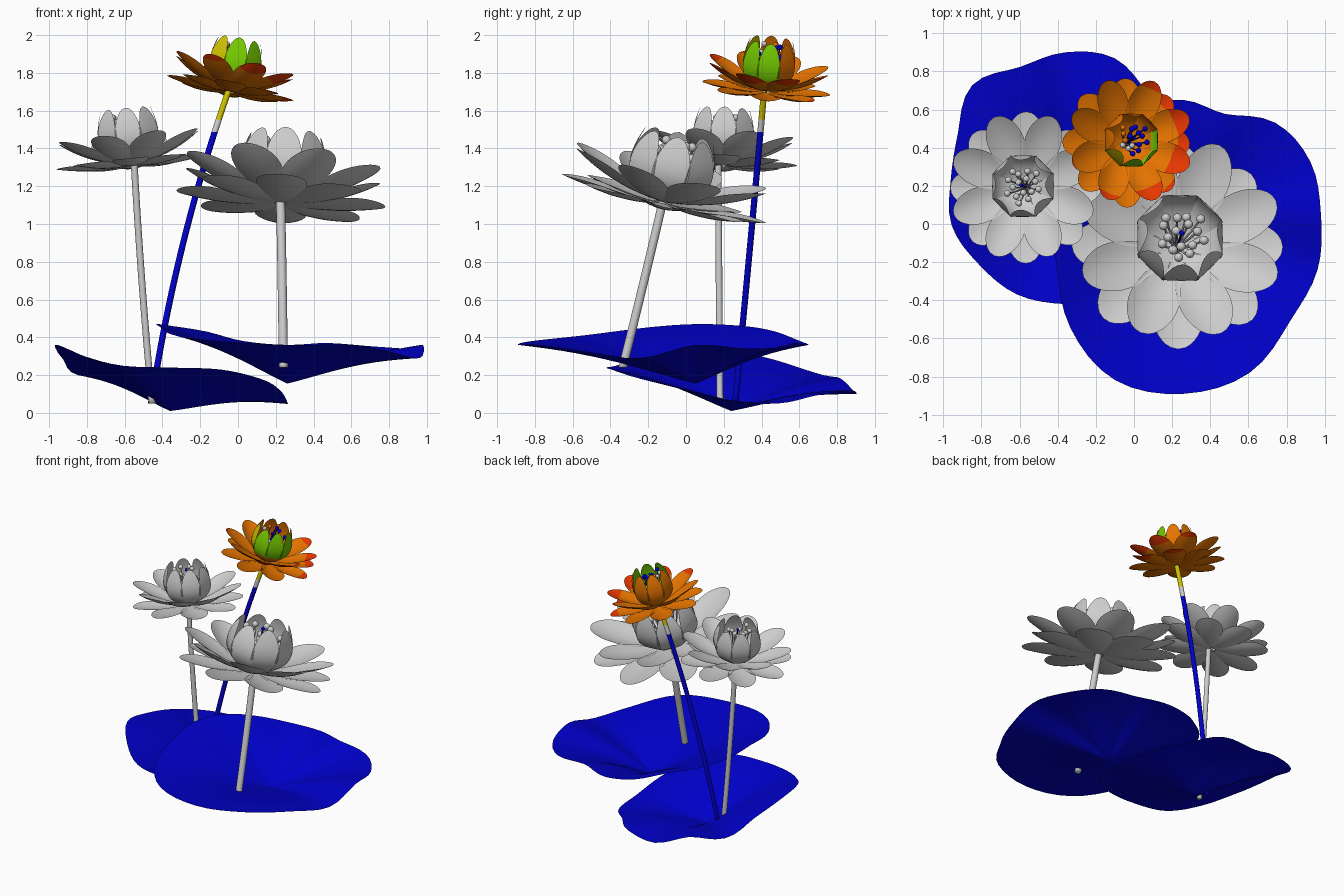
import bpy, bmesh, math
from mathutils import Vector

cube = bpy.data.objects.get("Cube")
if cube:
    bpy.data.objects.remove(cube, do_unlink=True)


def material(name, color):
    mat = bpy.data.materials.new(name)
    mat.use_nodes = True
    mat.diffuse_color = (*color, 1)
    node = next(n for n in mat.node_tree.nodes if n.type == 'BSDF_PRINCIPLED')
    node.inputs["Base Color"].default_value = (*color, 1)
    return mat


MATS = [material("pale_grey", (0.61, 0.61, 0.61)),
        material("deep_blue", (0, 0, 0.61)),
        material("orange", (0.77, 0.17, 0)),
        material("red", (0.82, 0.04, 0)),
        material("green", (0.18, 0.6, 0)),
        material("yellow", (0.65, 0.56, 0))]
GREY, BLUE, ORANGE, RED, GREEN, YELLOW = range(6)


def finish(bm, name):
    """Turn a bmesh into a smooth object carrying the shared palette."""
    bmesh.ops.remove_doubles(bm, verts=bm.verts, dist=0.0002)
    for f in bm.faces:
        f.smooth = True
    mesh = bpy.data.meshes.new(name)
    bm.to_mesh(mesh)
    bm.free()
    for m in MATS:
        mesh.materials.append(m)
    obj = bpy.data.objects.new(name, mesh)
    bpy.context.collection.objects.link(obj)
    return obj


def grid(bm, rows, closed, color):
    """Skin rows of points; color(i, j) gives the material of each face."""
    verts = [[bm.verts.new(p) for p in row] for row in rows]
    n = len(rows[0])
    for i in range(len(rows) - 1):
        for j in range(n if closed else n - 1):
            k = (j + 1) % n
            f = bm.faces.new((verts[i][j], verts[i][k], verts[i + 1][k], verts[i + 1][j]))
            f.material_index = color(i, j)


def bezier(a, b, c, t):
    a, b, c = Vector(a), Vector(b), Vector(c)
    return a * (1 - t) ** 2 + b * 2 * t * (1 - t) + c * t * t


def around(values, u):
    """Smooth periodic interpolation of evenly spaced values."""
    n = len(values)
    i, t = int(u * n), u * n % 1
    a, b, c, d = (values[(i + k) % n] for k in (-1, 0, 1, 2))
    return b + 0.5 * t * (c - a + t * (2 * a - 5 * b + 4 * c - d + t * (3 * (b - c) + d - a)))


# Lily pads: wavy funnels, swelling between the centre and the rim
def pad(name, center, radii, heights, rings=12, steps=64):
    bm = bmesh.new()
    rows = []
    for i in range(rings + 1):
        t = i / rings
        row = []
        for j in range(steps):
            u = j / steps
            r, a = around(radii, u) * t, u * math.tau
            swell = 0.03 * math.sin(math.pi * t) * t ** 0.3
            z = center[2] + (around(heights, u) - center[2]) * t + swell
            row.append((center[0] + r * math.cos(a), center[1] + r * math.sin(a), z))
        rows.append(row)
    grid(bm, rows, True, lambda i, j: BLUE)
    return finish(bm, name)


pad("back_pad", (-0.36, 0.24, 0.01),
    (.62, .65, .62, .68, .66, .63, .69, .61, .6, .645, .64, .66, .66, .69, .68, .63),
    (.06, .05, .09, .12, .1, .18, .2, .28, .33, .36, .3, .25, .24, .23, .18, .12))
pad("front_pad", (0.26, 0.05, 0.155),
    (.72, .72, .68, .57, .6, .6, .6, .66, .69, .72, .84, .94, .94, .9, .79, .76),
    (.36, .34, .35, .37, .36, .38, .43, .46, .47, .45, .41, .38, .36, .36, .32, .29))


# Stems: curved tubes, coloured by height
def stem(name, path, radius, color=lambda z: GREY, steps=48, sides=14):
    bm = bmesh.new()
    centers = [bezier(*path, i / steps) for i in range(steps + 1)]
    rows = [[c + Vector((math.cos(k * math.tau / sides), math.sin(k * math.tau / sides), 0)) * radius
             for k in range(sides)] for c in centers]
    grid(bm, rows, True, lambda i, j: color((centers[i].z + centers[i + 1].z) / 2))
    bmesh.ops.holes_fill(bm, edges=bm.edges, sides=sides)
    return finish(bm, name)


stem("left_stem", ((-.455, .18, .05), (-.515, .175, .7), (-.55, .17, 1.33)), 0.018)
stem("front_stem", ((.24, -.335, .24), (.235, -.22, .7), (.225, -.12, 1.13)), 0.024)
stem("back_stem", ((-.46, .26, .05), (-.325, .345, .925), (-.045, .415, 1.72)), 0.017,
     lambda z: BLUE if z < 1.48 else GREY if z < 1.55 else YELLOW)


# Petal: a cupped blade following a curve of (radius, height)
def petal(bm, place, angle, profile, half, cup, color, along=14, across=8):
    rows, ts = [], []
    out = Vector((math.cos(angle), math.sin(angle), 0))
    side = Vector((-out.y, out.x, 0))
    for i in range(along + 1):
        t = 1 - (1 - i / along) ** 1.6
        ts.append(t)
        p = bezier(*profile, t)
        d = (bezier(*profile, t + 0.01) - p).normalized()
        if t < 0.62:
            w = 0.15 + 0.85 * math.sin(t / 0.62 * math.pi / 2)
        else:
            w = math.sqrt(max(0, 1 - ((t - 0.62) / 0.38) ** 2))
        row = []
        for j in range(across + 1):
            v = (2 * j / across - 1) * w
            r, z = p.x - d.y * cup * v * v, p.y + d.x * cup * v * v
            row.append(place(out * r + side * v * half + Vector((0, 0, z))))
        rows.append(row)
    grid(bm, rows, False, lambda i, j: color(angle, (ts[i] + ts[i + 1]) / 2))


def plain(angle, t):
    return GREY


def painted_lower(angle, t):
    return RED if t > 1.07 - 0.3 * math.cos(angle - 0.2) else ORANGE


def painted_upper(angle, t):
    return RED if t > 0.85 - 0.17 * math.cos(angle + 0.45) else ORANGE


def painted_cup(angle, t):
    facing = math.cos(angle + 0.6)
    if t < 0.4 or facing < -0.3:
        return ORANGE
    return GREEN if facing > 0.3 else YELLOW if math.sin(angle) < 0 else ORANGE


# Flower: two spreading rings, an upright cup and a tuft of stamens
def flower(name, origin, tilt, scale, rise, paint=(plain, plain, plain), heads=(GREY,)):
    turn = Vector((0, 0, 1)).rotation_difference(Vector((*tilt, 1))).to_matrix()

    def place(p):
        return turn @ (Vector((p.x, p.y, p.z * rise)) * scale) + Vector(origin)

    rings = (("lower_petals", 0, ((.03, 0), (.3, -.03), (.55, .025)), .135, .03),
             ("upper_petals", .5, ((.03, .01), (.32, .04), (.545, .19)), .132, .035),
             ("cup_petals", 0, ((.04, .01), (.31, .08), (.18, .37)), .097, .004))
    for (part, shift, profile, half, cup), color in zip(rings, paint):
        bm = bmesh.new()
        for k in range(8):
            petal(bm, place, (k + shift) * math.tau / 8, profile, half, cup, color)
        finish(bm, f"{name}_{part}")

    # Stamens: thin threads with round heads, and a small pistil
    bm = bmesh.new()
    for k in range(17):
        a, r = k * 2.4, 0.14 * math.sqrt(k / 17)
        tip = Vector((r * math.cos(a), r * math.sin(a), 0.32 - 0.05 * (k % 3)))
        color = BLUE if k == 0 else heads[k % len(heads)]
        rows = []
        for t in (0, 0.5, 1):
            c = Vector((tip.x * t ** 0.6, tip.y * t ** 0.6, tip.z * t))
            rows.append([place(c + Vector((math.cos(s * math.tau / 6), math.sin(s * math.tau / 6), 0)) * 0.006)
                         for s in range(6)])
        grid(bm, rows, True, lambda i, j: color)
        ball = bmesh.ops.create_icosphere(bm, subdivisions=2, radius=(0.024 if k else 0.014) * scale)
        bmesh.ops.translate(bm, verts=ball["verts"], vec=place(tip))
        for f in {f for v in ball["verts"] for f in v.link_faces}:
            f.material_index = color
    finish(bm, f"{name}_stamens")


flower("left_flower", (-.565, .19, 1.308), (-.1, .05), 0.725, 1.13)
flower("front_flower", (.225, -.122, 1.11), (.08, .24), 1.01, 1)
flower("back_flower", (-.045, .423, 1.7), (.2, .11), 0.62, 1.23,
       (painted_lower, painted_upper, painted_cup), (BLUE, BLUE, GREY, BLUE, ORANGE))
